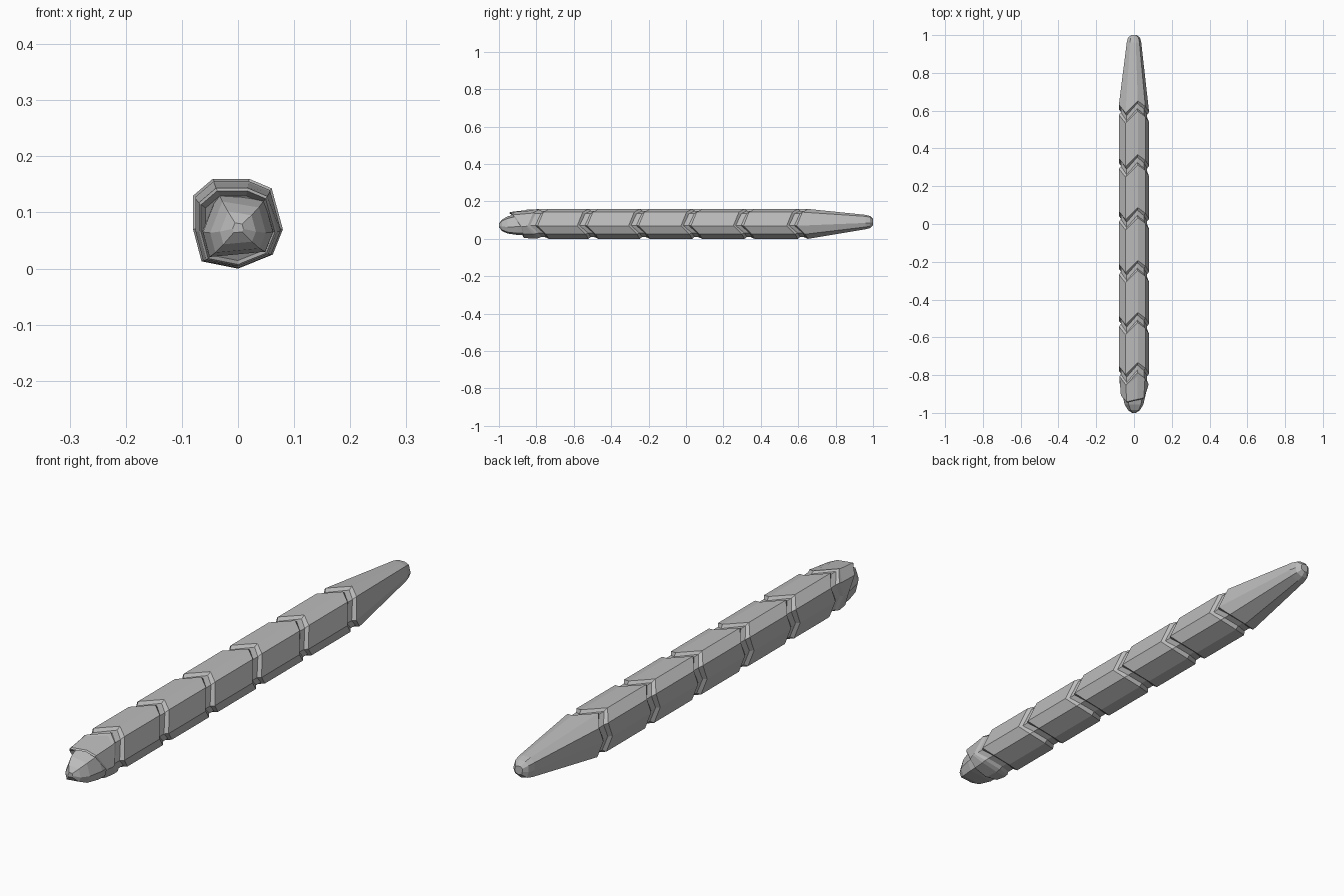
import bpy
import bmesh

# Remove the default cube only
if "Cube" in bpy.data.objects:
    bpy.data.objects.remove(bpy.data.objects["Cube"], do_unlink=True)

grey = bpy.data.materials.new("stone_grey")
grey.use_nodes = True
grey.diffuse_color = (0.5, 0.5, 0.5, 1)
grey.node_tree.nodes["Principled BSDF"].inputs["Base Color"].default_value = (0.5, 0.5, 0.5, 1)

# Uneven cross-section: x, z and the zigzag shift of the grooves along y
SECTION = [(-0.045, 0.16, -0.035), (0.02, 0.16, 0.03), (0.06, 0.143, 0.0),
           (0.08, 0.07, -0.03), (0.062, 0.025, 0.015), (0.0, 0.0, 0.03),
           (-0.065, 0.013, 0.0), (-0.08, 0.07, -0.015), (-0.08, 0.13, 0.01)]
CENTRE = 0.08


def ring(y, scale=1.0, zigzag=1.0, centre=CENTRE, tilt=0.0, section=SECTION):
    """One loop of points; tilt pulls the upper points forward."""
    return [(x * scale, y + shift * zigzag - tilt * max(0, z - CENTRE),
             centre + (z - CENTRE) * scale) for x, z, shift in section]


def loft(name, rings):
    """Join loops of equal size into a closed, flat-shaded body."""
    bm = bmesh.new()
    loops = [[bm.verts.new(p) for p in r] for r in rings]
    count = len(loops[0])
    for a, b in zip(loops, loops[1:]):
        for i in range(count):
            j = (i + 1) % count
            bm.faces.new((a[i], a[j], b[j], b[i]))
    bm.faces.new(loops[0])
    bm.faces.new(loops[-1])
    bmesh.ops.recalc_face_normals(bm, faces=bm.faces)
    mesh = bpy.data.meshes.new(name)
    bm.to_mesh(mesh)
    bm.free()
    mesh.materials.append(grey)
    obj = bpy.data.objects.new(name, mesh)
    bpy.context.collection.objects.link(obj)
    return obj


# Hood over the face, with a slanted lip that steps inward
rings = [ring(-0.85, 0.72, 0.2, 0.072, 0.8),
         ring(-0.875, 0.82, 0.2, 0.073, 0.8),
         ring(-0.87, 0.87, 0.2, 0.074, 0.8),
         ring(-0.83, 0.95, 0.8, 0.077)]

# Segmented body: a chevron groove at each joint
for joint in (-0.79, -0.525, -0.25, 0.03, 0.31, 0.595):
    rings += [ring(joint - 0.027, 0.95 if joint < -0.7 else 1.0),
              ring(joint - 0.014, 0.87),
              ring(joint + 0.014, 0.87), ring(joint + 0.027)]

# Tapered tail with a blunt rounded end
rings += [ring(0.96, 0.48, 0, 0.09), ring(0.985, 0.4, 0, 0.09),
          ring(1.0, 0.2, 0, 0.09)]
loft("segmented_body", rings)

# Faceted nose set inside the hood
nose_section = [SECTION[i] for i in (0, 2, 3, 4, 6, 7)]
loft("nose", [ring(y, s, 0, c, section=nose_section) for y, s, c in
              ((-0.83, 0.8, 0.075), (-0.9, 0.78, 0.073), (-0.955, 0.62, 0.07),
               (-0.985, 0.4, 0.07), (-1.0, 0.12, 0.072))])
